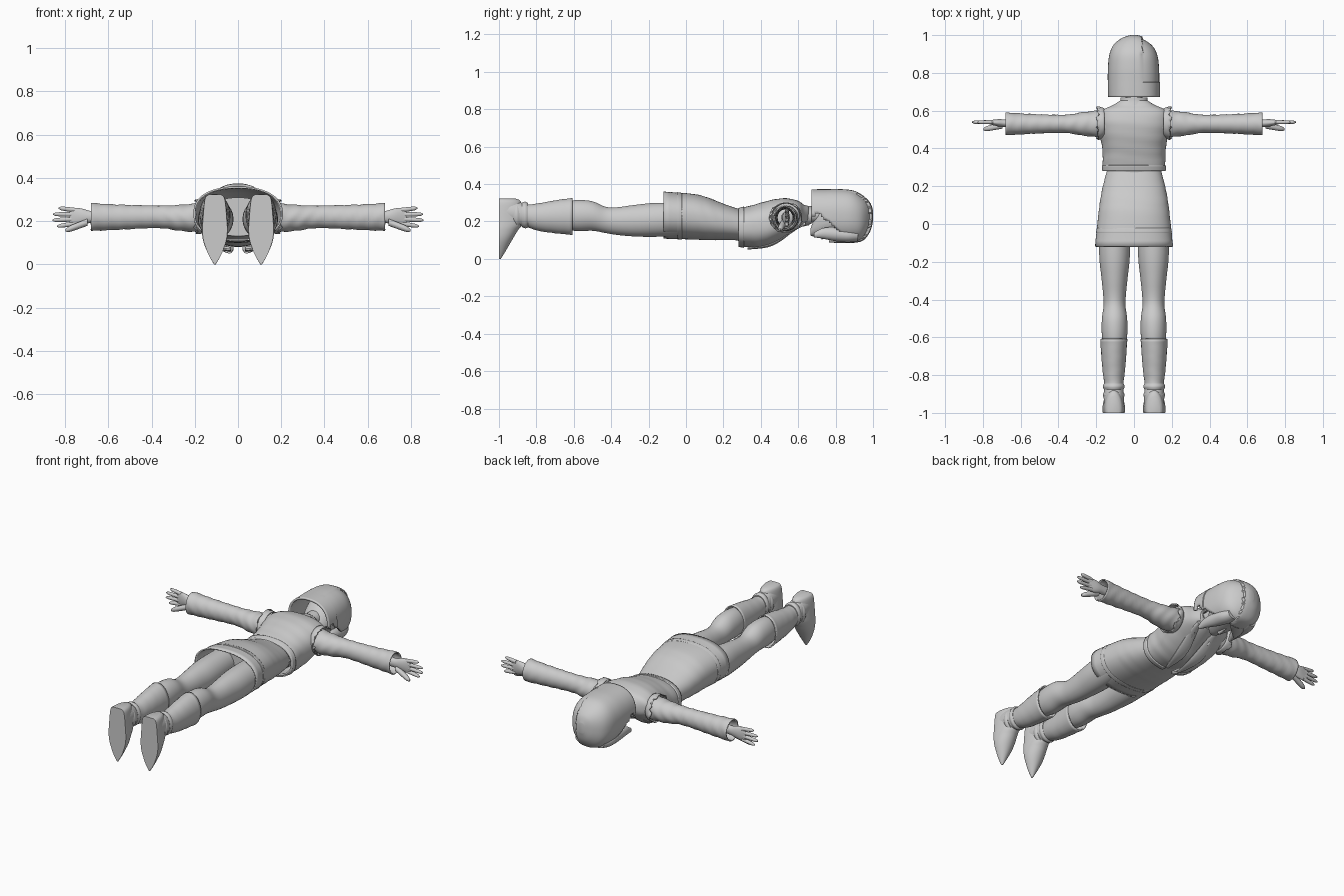
import bpy, bmesh, random
from math import sin, cos, pi, copysign
from mathutils import Vector

random.seed(4)
cube = bpy.data.objects.get("Cube")
if cube:
    bpy.data.objects.remove(cube)

shade = (.6, .6, .6, 1)
grey = bpy.data.materials.new("plain grey")
grey.use_nodes = True
grey.diffuse_color = shade
grey.node_tree.nodes["Principled BSDF"].inputs["Base Color"].default_value = shade
parts = []


def spline(rows, steps):
    """Smooth in-between sections through the given ones."""
    last = len(rows) - 1
    out = []
    for i in range(last):
        before, start, end, after = (rows[max(0, min(last, i + k))] for k in (-1, 0, 1, 2))
        for s in range(steps):
            t = s / steps
            out.append([q + t / 2 * (r - p + t * (2*p - 5*q + 4*r - w + t * (3*(q - r) + w - p)))
                        for p, q, r, w in zip(before, start, end, after)])
    return out + [list(rows[last])]


def loft(name, axis, rows, mid=0, lean=0, open_start=False, open_end=False, sides=32, steps=4,
         power=2, mirror=False, wall=0, folds=0, cut=None, deform=None):
    """Skin sections (position, half width, low, high) along an axis.
    The width is centred on mid, which shifts along the axis by lean."""
    bm = bmesh.new()
    rings = []
    for t, half, low, high in spline(rows, steps):
        ring = []
        for k in range(sides):
            angle = 2 * pi * (k + .5) / sides
            across, up = (copysign(abs(w) ** (2 / power), w) for w in (cos(angle), sin(angle)))
            grow = 1 + folds * sin(95 * t + 2 * sin(angle * 2) + angle)
            u = mid + lean * (t - rows[0][0]) + half * grow * across
            v = (low + high) / 2 + (high - low) / 2 * grow * up
            place = Vector({"x": (t, u, v), "y": (u, t, v), "z": (u, v, t)}[axis])
            ring.append(bm.verts.new(deform(place) if deform else place))
        if axis == "y":
            ring.reverse()
        rings.append(ring)
    for ring, after in zip(rings, rings[1:]):
        for k in range(sides):
            n = (k + 1) % sides
            bm.faces.new((ring[k], ring[n], after[n], after[k]))
    if not open_start:
        bm.faces.new(reversed(rings[0]))
    if not open_end:
        bm.faces.new(rings[-1])
    if cut:
        gone = [face for face in bm.faces if cut(face.calc_center_median())]
        bmesh.ops.delete(bm, geom=gone, context="FACES")
    mesh = bpy.data.meshes.new(name)
    bm.to_mesh(mesh)
    bm.free()
    mesh.materials.append(grey)
    obj = bpy.data.objects.new(name, mesh)
    bpy.context.collection.objects.link(obj)
    if wall:
        solid = obj.modifiers.new("wall", "SOLIDIFY")
        solid.thickness, solid.offset = wall, -1
    if mirror:
        obj.modifiers.new("mirror", "MIRROR")
    parts.append(obj)


def digit(name, start, end, z_start, z_end, radius, mid, lean=0):
    """Tapered round finger running along x."""
    rows = []
    for t, scale in ((0, 1), (.5, .95), (.85, .8), (1, .3)):
        z = z_start + (z_end - z_start) * t
        r = radius * scale
        rows.append((start + (end - start) * t, r, z - r, z + r))
    loft(name, "x", rows, mid=mid, lean=lean, sides=12, steps=2, mirror=True)


# Torso and skirt
loft("shirt", "y", [(0, .15, .13, .31), (.2, .14, .11, .27), (.4, .14, .08, .28),
                    (.5, .14, .12, .29), (.63, .06, .18, .27)])
skirt = dict(open_start=True, open_end=True, sides=56, power=2.3)
loft("skirt", "y", [(-.12, .207, .108, .36), (.04, .19, .103, .347), (.12, .18, .1, .327),
                    (.2, .165, .1, .295), (.295, .14, .1, .262)], wall=.008, folds=.004, **skirt)
loft("hem_fold", "y", [(-.045, .201, .103, .357), (-.022, .197, .104, .353)], wall=.006, **skirt)

# Cropped jacket, open down the front
jacket = dict(open_start=True, open_end=True, sides=64, power=2.4, wall=.01)
loft("jacket", "y", [(.28, .164, .07, .268), (.34, .166, .06, .283), (.4, .168, .06, .3),
                     (.47, .18, .08, .318), (.54, .186, .12, .324), (.6, .168, .16, .31),
                     (.63, .11, .18, .29), (.655, .07, .19, .28)], folds=.006, **jacket,
     cut=lambda c: c.z < .2 and abs(c.x) < .03 + .12 * max(0, c.y - .3))
loft("jacket_hem", "y", [(.28, .168, .063, .272), (.31, .17, .058, .28)], **jacket,
     cut=lambda c: c.z < .2 and abs(c.x) < .03)
loft("lapels", "y", [(.33, .01, .05, .06), (.43, .03, .06, .08), (.5, .035, .09, .11),
                     (.58, .025, .15, .165), (.64, .012, .18, .2)],
     mid=.04, lean=.1, sides=16, mirror=True)
loft("collar", "y", [(.625, .085, .165, .292), (.65, .074, .172, .284), (.67, .072, .175, .282)],
     open_start=True, open_end=True, wall=.008, cut=lambda c: c.z < .19 and abs(c.x) < .04)


def tatter(place):
    """Ragged outer edge."""
    if place.x > .18:
        place.x += random.uniform(-.008, .012)
        place.y += random.uniform(-.006, .006)
    return place


# Sleeves with ragged shoulder seams
arm = .53
loft("sleeves", "x", [(.12, .07, .155, .295), (.19, .07, .15, .283), (.27, .062, .155, .275),
                      (.37, .048, .168, .272), (.55, .053, .16, .276), (.68, .06, .154, .284)],
     mid=arm, open_end=True, steps=9, wall=.007, folds=.022, mirror=True)
loft("shoulder_frill", "x", [(.155, .076, .145, .3), (.175, .085, .14, .302), (.19, .086, .14, .3)],
     mid=arm + .005, open_start=True, open_end=True, steps=2, wall=.005, mirror=True, deform=tatter)

# Hands: palms towards the feet, thumbs forward
loft("palms", "x", [(.62, .02, .195, .25), (.68, .02, .192, .247), (.72, .019, .182, .258),
                    (.755, .013, .177, .262), (.78, .008, .18, .26)],
     mid=arm, lean=.06, sides=20, mirror=True)
for i, label in enumerate(("index", "middle", "ring", "little")):
    reach = .86 - .012 * (i - 1.4) ** 2
    digit(label + "_fingers", .755, reach, .188 + .021 * i, .176 + .028 * i, .011, arm + .009)
digit("thumbs", .695, .797, .195, .157, .017, arm - .008, lean=-.2)

# Legs
stance = .107
loft("legs", "y", [(-.66, .058, .16, .305), (-.58, .068, .148, .315), (-.5, .067, .15, .308),
                   (-.43, .058, .138, .279), (-.37, .061, .128, .276), (-.28, .07, .12, .288),
                   (-.15, .082, .118, .3), (.1, .075, .13, .3)], mid=stance - .004, mirror=True)

# Boots: open shafts, slouched ankles, pointed feet with flat soles
sole = -1


def flatten(place):
    place.y = max(place.y, sole)
    return place


loft("boot_shafts", "y", [(-.96, .053, .18, .318), (-.9, .053, .176, .308), (-.85, .05, .17, .292),
                          (-.79, .058, .15, .297), (-.7, .066, .137, .313), (-.608, .072, .128, .326)],
     mid=stance, open_end=True, wall=.007, folds=.008, mirror=True)
loft("boot_feet", "z", [(0, .004, sole, -.99), (.04, .027, -1.03, -.965), (.1, .052, -1.05, -.93),
                        (.15, .06, -1.07, -.9), (.2, .058, -1.09, -.87), (.3, .048, -1.08, -.88),
                        (.322, .03, -1.06, -.91)],
     mid=stance, steps=5, mirror=True, deform=flatten)
for y in (-.905, -.86):
    loft("ankle_folds", "y", [(y - .016, .052, .17, .302), (y, .058, .163, .306),
                              (y + .016, .052, .168, .298)], mid=stance, mirror=True)

# Neck and head
loft("neck", "y", [(.58, .055, .185, .28), (.66, .045, .195, .275), (.76, .047, .19, .28)])
loft("head", "y", [(.665, .02, .125, .16), (.69, .05, .118, .22), (.74, .083, .115, .29),
                   (.82, .106, .113, .335), (.9, .105, .11, .335), (.96, .06, .15, .3)])
loft("nose", "y", [(.725, .012, .104, .13), (.785, .004, .11, .13)], sides=12)


def part_hair(place):
    """Step down on one side of the parting."""
    if place.x > .045 and place.y > .75:
        place.y -= .012
        place.x -= .005
    return place


# Bobbed hair with a face opening and swept front locks
loft("hair", "y", [(.672, .137, .1, .372), (.75, .139, .09, .373), (.83, .138, .085, .373),
                   (.9, .13, .086, .364), (.95, .107, .1, .336), (.985, .063, .147, .3),
                   (1, .018, .2, .26)],
     open_start=True, sides=72, steps=6, power=2.35, wall=.012, deform=part_hair,
     cut=lambda c: c.y < .87 and c.z < .235 - .9 * max(0, c.y - .72))
loft("front_locks", "y", [(.685, .008, .115, .14), (.73, .022, .108, .165), (.8, .036, .094, .17),
                          (.87, .045, .088, .16), (.92, .035, .095, .15)],
     mid=.108, lean=-.2, sides=20, mirror=True)
loft("swept_fringe", "y", [(.765, .01, .088, .102), (.81, .033, .085, .108), (.86, .05, .084, .112),
                           (.92, .043, .092, .13)], mid=-.075, lean=.6, sides=20)

# Shading
bpy.ops.object.select_all(action="DESELECT")
for obj in parts:
    obj.select_set(True)
bpy.context.view_layer.objects.active = parts[0]
bpy.ops.object.shade_smooth_by_angle(angle=.7)
